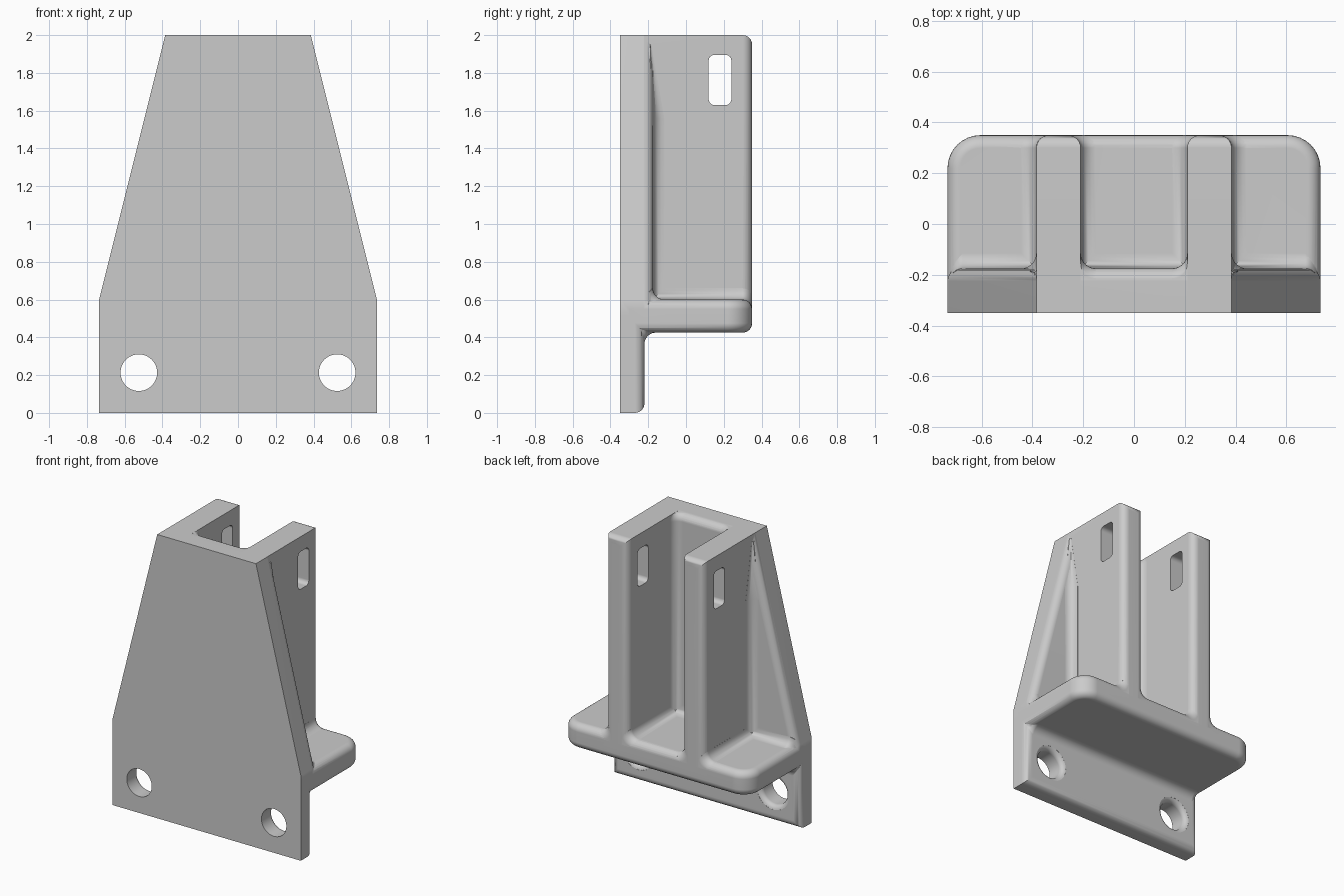
import bpy, bmesh
from math import sin, cos, pi, radians
from mathutils import Vector as V

old = bpy.data.objects.get("Cube")
if old:
    bpy.data.objects.remove(old)

grey = bpy.data.materials.new("light_grey")
grey.use_nodes = True
grey.diffuse_color = (0.6, 0.6, 0.6, 1)
grey.node_tree.nodes["Principled BSDF"].inputs["Base Color"].default_value = (0.6, 0.6, 0.6, 1)

W, FRONT, BACK = 0.735, -0.35, 0.35      # half width, depth limits
PLATE, FOOT = -0.175, -0.22              # rear faces of upper and lower plate
IN, OUT = 0.21, 0.385                    # wall faces
LOW, TOP = 0.425, 0.6                    # shelf faces
R, F = 0.05, 0.06                        # edge rounding and fillet radius
X, Y, Z = V((1, 0, 0)), V((0, 1, 0)), V((0, 0, 1))
ARC = [radians(a) for a in (0, 16, 32, 48, 64, 80)]


def loft(name, rings, rounds=()):
    """Closed solid through rings of points; rounds = (edge test, radius, segments)."""
    bm = bmesh.new()
    vs = [[bm.verts.new(p) for p in ring] for ring in rings]
    n = len(vs[0])
    for a, b in zip(vs, vs[1:]):
        for i in range(n):
            j = (i + 1) % n
            bm.faces.new((a[i], a[j], b[j], b[i]))
    bm.faces.new(vs[0])
    bm.faces.new(vs[-1])
    for test, radius, seg in rounds:
        edges = [e for e in bm.edges if test(*[v.co for v in e.verts])]
        bmesh.ops.bevel(bm, geom=edges, offset=radius, segments=seg,
                        affect='EDGES', profile=0.5)
    bmesh.ops.recalc_face_normals(bm, faces=bm.faces)
    me = bpy.data.meshes.new(name)
    bm.to_mesh(me)
    bm.free()
    me.materials.append(grey)
    ob = bpy.data.objects.new(name, me)
    bpy.context.collection.objects.link(ob)
    return ob


def box(name, x0, x1, y0, y1, z0, z1, rounds=()):
    rect = [(x0, z0), (x1, z0), (x1, z1), (x0, z1)]
    return loft(name, [[(x, y, z) for x, z in rect] for y in (y0, y1)], rounds)


def fillet(name, sections, u, v):
    """Concave strip swept along (corner, radius) sections between faces u and v."""
    rings = []
    for c, r in sections:
        c, e = V(c), 0.02
        mid = c + r * (u + v)
        ring = [c - e * (u + v), c + r * u - e * v]
        ring += [mid - r * (v * cos(i * pi / 12) + u * sin(i * pi / 12)) for i in range(7)]
        rings.append(ring + [c - e * u + r * v])
    return loft(name, rings)


def both(a, b, axis, value):
    return abs(a[axis] - value) < 1e-4 and abs(b[axis] - value) < 1e-4


def drop(t):
    return R * (1 - cos(t))


parts = []

# Tapered upper plate, rounded around its rear rim
outline = [(-W, 0.5), (W, 0.5), (W, TOP), (OUT, 2), (-OUT, 2), (-W, TOP)]
plate = loft("mounting_bracket", [[(x, y, z) for x, z in outline] for y in (FRONT, PLATE)],
             [(lambda a, b: both(a, b, 1, PLATE) and not both(a, b, 2, 0.5), R, 6)])

# Thinner lower plate
parts.append(box("lower_plate", -W, W, FRONT, FOOT, 0, 0.52,
                 [(lambda a, b: both(a, b, 1, FOOT) and not both(a, b, 2, 0.52), R, 6)]))

# Shelf with large corners and a rounded rim
parts.append(box("shelf", -W, W, -0.3, BACK, LOW, TOP, [
    (lambda a, b: both(a, b, 1, BACK) and abs(a.x - b.x) < 1e-4, 0.13, 8),
    (lambda a, b: (both(a, b, 2, LOW) or both(a, b, 2, TOP)) and not both(a, b, 1, -0.3), R, 6)]))

# Fillets along the plate above and below the shelf
for name, y, z, up in (("upper_fillet", PLATE, TOP, 1), ("lower_fillet", FOOT, LOW, -1)):
    half = [((W - 0.01 - R + R * sin(t), y - drop(t), z - up * drop(t)), F) for t in ARC]
    other = [((-c[0], c[1], c[2]), r) for c, r in reversed(half)]
    parts.append(fillet(name, other + half, Y, up * Z))

# Upright walls with their fillets, on both sides
for s, side in ((1, "left"), (-1, "right")):
    x0, x1 = sorted((s * IN, s * (OUT - 0.0005)))
    parts.append(box(side + "_wall", x0, x1, -0.3, BACK, 0.52, 2,
                     [(lambda a, b: both(a, b, 1, BACK) and not both(a, b, 2, 0.52), R, 6)]))
    for tag, x, d in (("inner", IN, -1), ("outer", OUT, 1)):
        path = [((s * x, -0.25, TOP), F)]
        path += [((s * (x - d * drop(t)), BACK - R + R * sin(t), TOP - drop(t)), F) for t in ARC]
        parts.append(fillet(f"{side}_{tag}_base_fillet", path, s * d * X, Z))
    path = [((s * IN, PLATE, 0.56), F)]
    path += [((s * IN, PLATE - drop(t), 2 - R + R * sin(t)), F) for t in ARC]
    parts.append(fillet(side + "_channel_fillet", path, -s * X, Y))
    path = [((s * OUT, PLATE, 0.56), F), ((s * OUT, PLATE, 1.56), F),
            ((s * OUT, PLATE - 0.015, 1.95), 0.008)]
    parts.append(fillet(side + "_side_fillet", path, s * X, Y))

# Cutters: bolt holes flared at the rear, and one slot through both walls
cutters = []
for s in (1, -1):
    steps = [(-0.5, 0.097)]
    steps += [(FOOT - 0.035 + 0.035 * sin(t), 0.097 + 0.035 * (1 - cos(t))) for t in ARC]
    steps.append((FOOT + 0.02, 0.134))
    cutters.append(loft("bolt_hole_cutter", [
        [(s * 0.525 + r * cos(i * pi / 24), y, 0.213 + r * sin(i * pi / 24)) for i in range(48)]
        for y, r in steps]))
cutters.append(box("slot_cutter", -1, 1, 0.12, 0.24, 1.63, 1.895,
                   [(lambda a, b: abs(a.x - b.x) > 1, 0.03, 6)]))

# Merge everything into one casting
bpy.context.view_layer.objects.active = plate
for group, mode in ((parts, 'UNION'), (cutters, 'DIFFERENCE')):
    for ob in group:
        ob.hide_render = True
        mod = plate.modifiers.new("merge", 'BOOLEAN')
        mod.operation, mod.solver, mod.object = mode, 'EXACT', ob
        bpy.ops.object.modifier_apply(modifier=mod.name)
        bpy.data.objects.remove(ob)

# Smooth rounded edges, flat large faces
bpy.ops.object.select_all(action='DESELECT')
plate.select_set(True)
bpy.ops.object.shade_smooth_by_angle(angle=radians(32))
mod = plate.modifiers.new("flat_normals", 'WEIGHTED_NORMAL')
mod.keep_sharp = True
